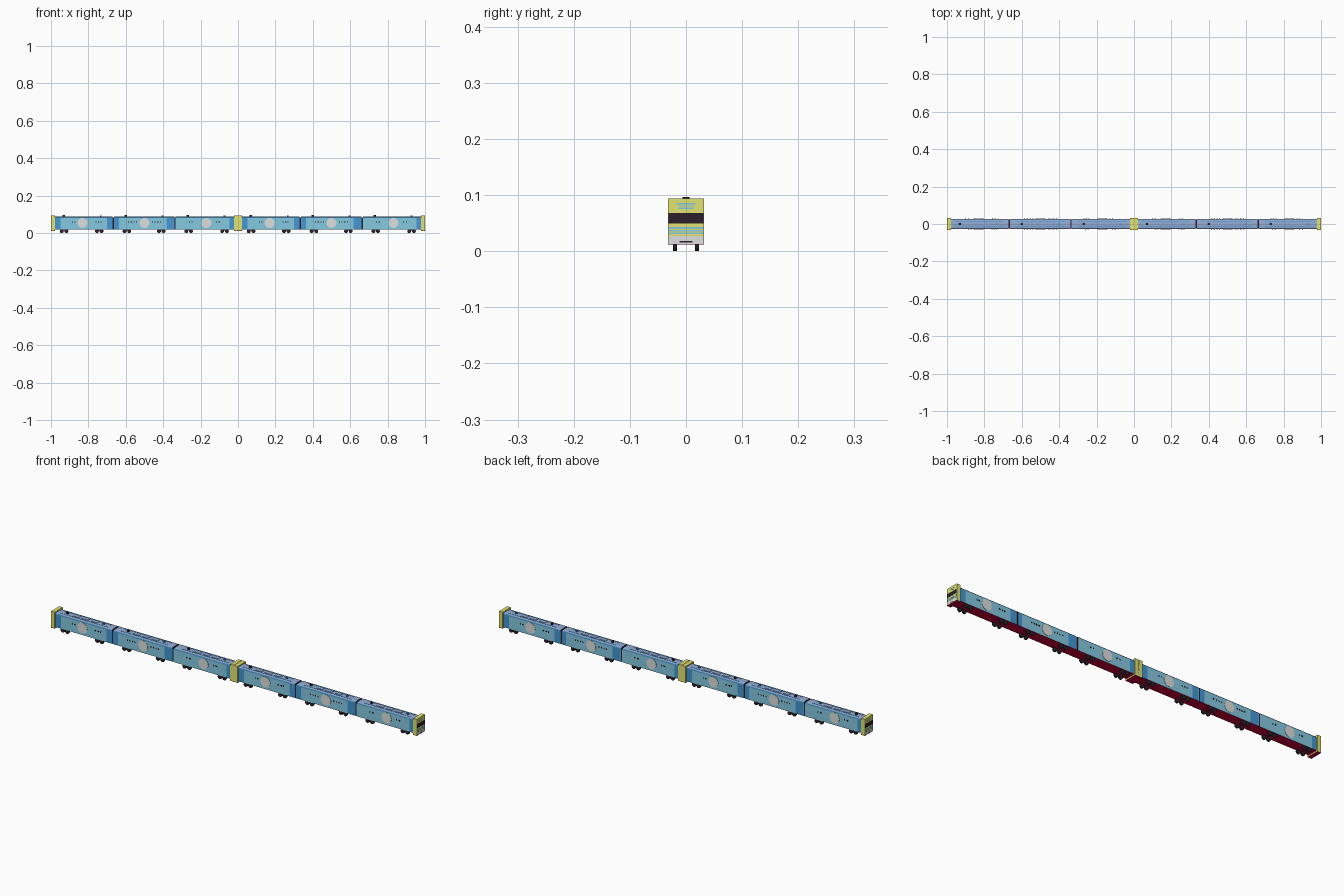
import bpy, bmesh, math
from mathutils import Matrix

if "Cube" in bpy.data.objects:
    bpy.data.objects.remove(bpy.data.objects["Cube"])


def mat(name, r, g, b):
    m = bpy.data.materials.new(name)
    m.diffuse_color = tuple((c / 255) ** 2.2 for c in (r, g, b)) + (1,)
    m.use_nodes = True
    m.node_tree.nodes["Principled BSDF"].inputs["Base Color"].default_value = m.diffuse_color
    return m


SKY = mat("light_blue", 132, 200, 224)
BLUE = mat("mid_blue", 70, 150, 210)
STEEL = mat("roof_edge_blue", 72, 130, 176)
ROOF = mat("roof_grey_blue", 146, 172, 212)
YELLOW = mat("yellow", 226, 226, 114)
GREY = mat("light_grey", 220, 222, 222)
BLACK = mat("black", 48, 36, 46)
RED = mat("underframe_red", 200, 2, 58)


def finish(bm, name, mats):
    bmesh.ops.recalc_face_normals(bm, faces=bm.faces)
    me = bpy.data.meshes.new(name)
    bm.to_mesh(me)
    bm.free()
    for m in mats:
        me.materials.append(m)
    ob = bpy.data.objects.new(name, me)
    bpy.context.collection.objects.link(ob)
    return ob


def box(name, x0, x1, y0, y1, z0, z1, m):
    bm = bmesh.new()
    bmesh.ops.create_cube(bm, size=1)
    bm.transform(Matrix.Translation(((x0 + x1) / 2, (y0 + y1) / 2, (z0 + z1) / 2))
                 @ Matrix.Diagonal((x1 - x0, y1 - y0, z1 - z0, 1)))
    return finish(bm, name, [m])


def disc(name, pos, radius, depth, axis, m, n=16):
    bm = bmesh.new()
    bmesh.ops.create_cone(bm, cap_ends=True, segments=n, radius1=radius, radius2=radius, depth=depth)
    rot = Matrix.Rotation(math.pi / 2, 4, 'X') if axis == 'Y' else Matrix.Identity(4)
    bm.transform(Matrix.Translation(pos) @ rot)
    return finish(bm, name, [m])


# Car cross-section: upright sides, rounded shoulders, nearly flat roof
HALF_W = 0.027
RIGHT = [(HALF_W, 0.019)] + [(0.020 + 0.007 * math.cos(a), 0.0805 + 0.007 * math.sin(a))
                             for a in (math.radians(14 * i) for i in range(7))]
PROFILE = [(-y, z) for y, z in RIGHT] + [(0, 0.0885)] + RIGHT[::-1]


def body(x0, x1, front_blue, back_blue):
    """Car shell: rings along x, faces coloured by direction and position."""
    xs = sorted({x0, x1, *[v for r in front_blue + back_blue for v in r]})
    bm = bmesh.new()
    rings = [[bm.verts.new((x, y, z)) for y, z in PROFILE] for x in xs]
    n = len(PROFILE)
    for a, b in zip(rings, rings[1:]):
        for i in range(n):
            bm.faces.new((a[i], a[(i + 1) % n], b[(i + 1) % n], b[i]))
    bm.faces.new(rings[0])
    bm.faces.new(rings[-1])
    bmesh.ops.recalc_face_normals(bm, faces=bm.faces)
    for f in bm.faces:
        c, nm = f.calc_center_median(), f.normal
        f.smooth = nm.z > 0.05
        if nm.z < -0.5:
            f.material_index = 4
        elif nm.z > 0.85:
            f.material_index = 3
        elif nm.z > 0.05:
            f.material_index = 2
        elif abs(nm.x) > 0.9:
            f.material_index = 5
        else:
            ranges = front_blue if nm.y < 0 else back_blue
            f.material_index = int(any(r[0] < c.x < r[1] for r in ranges))
    finish(bm, "car_body", [SKY, BLUE, STEEL, ROOF, RED, BLACK])


def bogie(x):
    for dx in (-0.0125, 0.0125):
        for s in (-1, 1):
            disc("wheel", (x + dx, s * 0.0198, 0.0105), 0.0105, 0.0075, 'Y', BLACK)
    for s in (-1, 1):
        box("bogie_frame", x - 0.02, x + 0.02, s * 0.0215 - 0.002, s * 0.0215 + 0.002, 0.014, 0.0195, BLACK)


def cab(x_out, d):
    """Cab block; x_out is the outer face and d its outward direction."""
    def slab(name, a, b, y, z0, z1, m):
        p, q = sorted((x_out + d * a, x_out + d * b))
        box(name, p, q, -y, y, z0, z1, m)
    slab("cab", -0.0205, -0.0008, 0.0317, 0.0127, 0.094, YELLOW)
    slab("cab_floor", -0.0206, -0.0001, 0.0318, 0.0122, 0.0129, RED)
    slab("cab_window", -0.002, 0, 0.0315, 0.049, 0.068, BLACK)
    slab("cab_skirt", -0.002, -0.0002, 0.0315, 0.0128, 0.027, GREY)
    for z in (0.0305, 0.0352, 0.0399):
        slab("cab_stripe", -0.002, -0.0002, 0.0315, z, z + 0.003, SKY)
    for z, w in ((0.0755, 0.013), (0.0795, 0.014), (0.0835, 0.017)):
        slab("cab_grille", -0.002, -0.0002, w, z, z + 0.002, SKY)
    slab("coupler_bar", -0.002, 0, 0.012, 0.0155, 0.0185, BLACK)


# Layout of one three-car unit, local x from -0.5 to 0.5
CARS = [(-0.480, -0.170), (-0.163, 0.160), (0.167, 0.480)]
FRONT_BLUE = [(-0.480, -0.448), (-0.201, -0.170), (-0.163, -0.136), (0.118, 0.160), (0.455, 0.480)]
BACK_BLUE = [(-b, -a) for a, b in FRONT_BLUE]
BADGES = (-0.331, 0.0, 0.331)
PORTS = [-0.385, -0.372, -0.26, -0.245, -0.232, -0.085, -0.071, -0.057, -0.043,
         0.043, 0.057, 0.071, 0.085, 0.24, 0.255, 0.385, 0.40]


def unit(cx):
    for x0, x1 in CARS:
        # keep only blue ranges inside this car, clipped to its ends
        clip = lambda rs: [(cx + max(a, x0), cx + min(b, x1)) for a, b in rs
                           if min(b, x1) - max(a, x0) > 0.01]
        body(cx + x0, cx + x1, clip(FRONT_BLUE), clip(BACK_BLUE))
    for x in (-0.1665, 0.1635):
        box("gangway", cx + x - 0.004, cx + x + 0.004, -0.025, 0.025, 0.021, 0.083, BLACK)
        box("gangway_floor", cx + x - 0.004, cx + x + 0.004, -0.025, 0.025, 0.019, 0.021, RED)
    for x in (-0.43, -0.242, -0.094, 0.09, 0.236, 0.428):
        bogie(cx + x)
    # side details repeat on the back, turned half way round
    for s in (1, -1):
        y = -s * HALF_W
        for b in BADGES:
            disc("side_badge", (cx + s * b, y, 0.054), 0.0265, 0.0028, 'Y', GREY, 24)
        for p in PORTS:
            x = cx + s * p
            box("side_window", x - 0.003, x + 0.003, y - 0.0013, y + 0.0013, 0.057, 0.0625, BLACK)
    # roof equipment
    for c in BADGES:
        x = cx + c
        disc("roof_vent", (x - 0.100, 0, 0.092), 0.0065, 0.009, 'Z', BLACK, 12)
        box("roof_horn", x + 0.092, x + 0.102, -0.003, 0.003, 0.088, 0.0935, BLUE)
        for dx in (-0.05, 0.0, 0.05):
            box("roof_hatch", x + dx - 0.017, x + dx + 0.017, -0.009, 0.009, 0.0865, 0.0898, ROOF)
        for y in (-0.014, 0.014):
            box("roof_rail", x - 0.13, x + 0.13, y - 0.0012, y + 0.0012, 0.086, 0.0886, BLUE)
    cab(cx - 0.5, -1)
    cab(cx + 0.5, 1)


for centre in (-0.5, 0.5):
    unit(centre)
